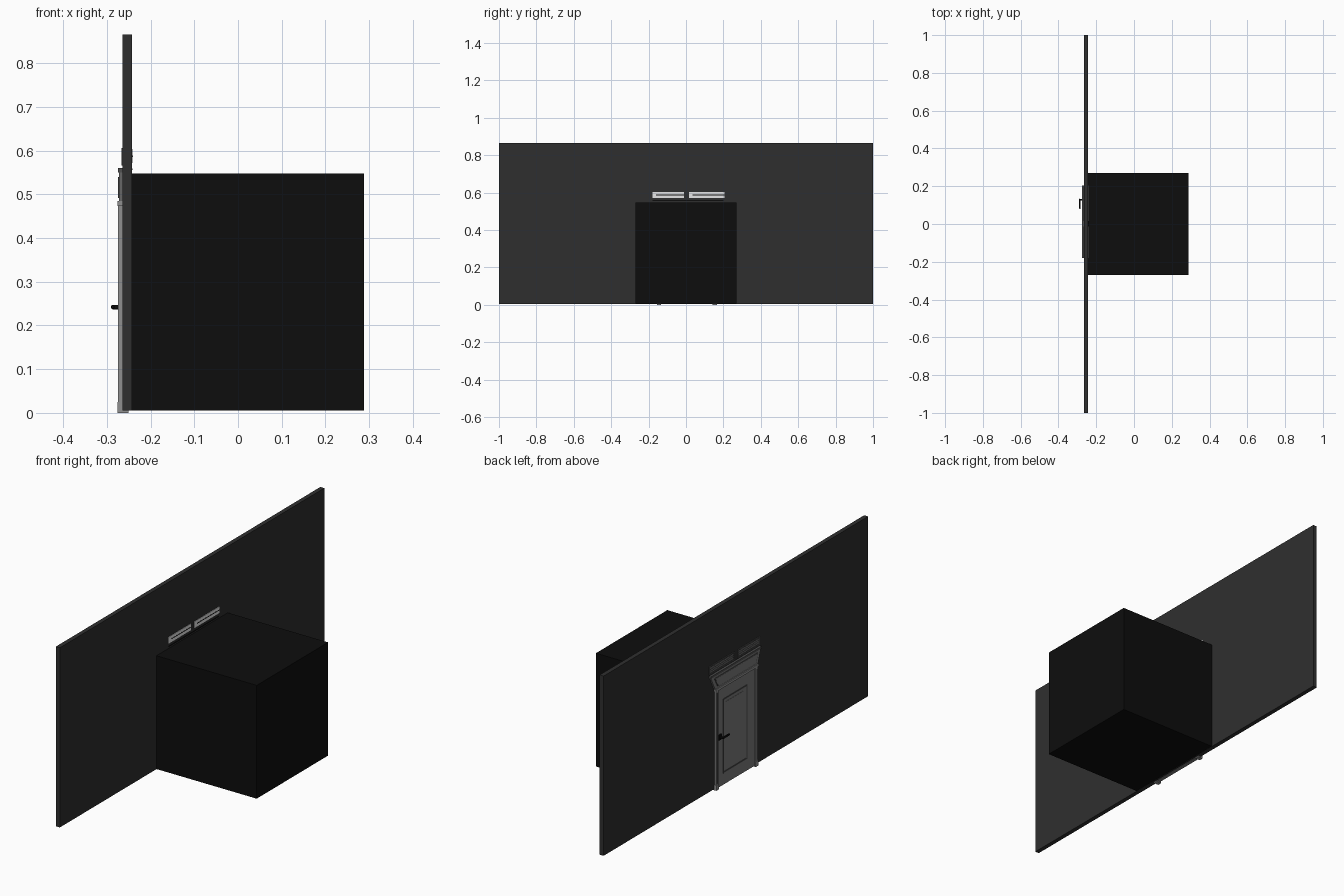
import bpy
import bmesh
from mathutils import Vector

old = bpy.data.objects.get("Cube")
if old:
    bpy.data.objects.remove(old, do_unlink=True)


def material(name, value):
    m = bpy.data.materials.new(name)
    m.use_nodes = True
    colour = (value, value, value, 1)
    m.diffuse_color = colour
    bsdf = next(n for n in m.node_tree.nodes if n.type == 'BSDF_PRINCIPLED')
    bsdf.inputs["Base Color"].default_value = colour
    return m


charcoal = material("charcoal wall", 0.028)
black = material("black room", 0.004)
door_grey = material("door grey", 0.2)
frame_grey = material("frame grey", 0.28)
line_grey = material("moulding grey", 0.08)
white = material("white", 0.85)


def finish(name, bm, mat, bevel=0):
    bmesh.ops.recalc_face_normals(bm, faces=bm.faces)
    mesh = bpy.data.meshes.new(name)
    bm.to_mesh(mesh)
    bm.free()
    mesh.materials.append(mat)
    ob = bpy.data.objects.new(name, mesh)
    bpy.context.scene.collection.objects.link(ob)
    if bevel:
        mod = ob.modifiers.new("soft edges", 'BEVEL')
        mod.width = bevel
        mod.segments = 2
    return ob


def box(name, mat, x, y, z, bevel=0):
    """Box from three (low, high) ranges."""
    bm = bmesh.new()
    bmesh.ops.create_cube(bm, size=1)
    for v in bm.verts:
        v.co = Vector([(a + b) / 2 + c * (b - a) for (a, b), c in zip((x, y, z), v.co)])
    return finish(name, bm, mat, bevel)


def slab(name, mat, x, outline):
    """Extrude a (y, z) outline through an x range."""
    bm = bmesh.new()
    face = bm.faces.new([bm.verts.new((x[0], y, z)) for y, z in outline])
    new = bmesh.ops.extrude_face_region(bm, geom=[face])["geom"]
    for v in new:
        if isinstance(v, bmesh.types.BMVert):
            v.co.x = x[1]
    return finish(name, bm, mat)


def border(name, mat, x, y, z, w):
    """Rectangular moulding made of four bars."""
    box(name + "_bottom", mat, x, y, (z[0], z[0] + w))
    box(name + "_top", mat, x, y, (z[1] - w, z[1]))
    box(name + "_left", mat, x, (y[1] - w, y[1]), (z[0] + w, z[1] - w))
    box(name + "_right", mat, x, (y[0], y[0] + w), (z[0] + w, z[1] - w))


# Wall and the room behind it
box("wall", charcoal, (-0.264, -0.243), (-1, 1), (0.005, 0.865))
box("room", black, (-0.243, 0.288), (-0.27, 0.27), (0.006, 0.548))

# Door leaf with raised panel moulding
box("door_leaf", door_grey, (-0.269, -0.25), (-0.135, 0.145), (0.004, 0.475))
border("door_panel", line_grey, (-0.271, -0.268), (-0.078, 0.105), (0.06, 0.415), 0.006)
box("door_panel_field", door_grey, (-0.27, -0.268), (-0.06, 0.087), (0.08, 0.395))

# Door posts, each with a shallow groove strip and a plinth
for side, y0 in (("left", 0.145), ("right", -0.153)):
    box("post_" + side, frame_grey, (-0.274, -0.25), (y0, y0 + 0.018), (0, 0.475))
    box("post_groove_" + side, line_grey, (-0.275, -0.273),
        (y0 + 0.007, y0 + 0.011), (0.03, 0.465))
    box("plinth_" + side, frame_grey, (-0.276, -0.25), (y0 - 0.002, y0 + 0.02), (0, 0.025))

# Flared header with ledge, inset field and cap
slab("header", door_grey, (-0.272, -0.25),
     [(-0.153, 0.475), (0.163, 0.475), (0.2, 0.55), (-0.177, 0.55)])
slab("header_field", line_grey, (-0.274, -0.271),
     [(-0.14, 0.492), (0.15, 0.492), (0.175, 0.54), (-0.155, 0.54)])
slab("header_field_inner", door_grey, (-0.275, -0.273),
     [(-0.136, 0.495), (0.146, 0.495), (0.17, 0.537), (-0.15, 0.537)])
box("header_ledge", frame_grey, (-0.276, -0.25), (-0.157, 0.167), (0.473, 0.485))
box("header_cap", line_grey, (-0.275, -0.25), (-0.18, 0.205), (0.55, 0.56))

# Slatted openings above the door, seen on both sides of the wall
for side, y in (("left", (0.015, 0.205)), ("right", (-0.18, -0.012))):
    border("vent_" + side, line_grey, (-0.267, -0.262), y, (0.566, 0.606), 0.004)
    for i in range(3):
        z = 0.574 + i * 0.009
        box(f"vent_slat_{side}_{i}", door_grey, (-0.266, -0.262),
            (y[0] + 0.006, y[1] - 0.006), (z, z + 0.005))
    box("vent_back_" + side, white, (-0.244, -0.241), y, (0.572, 0.603))
    box("vent_back_line_" + side, black, (-0.242, -0.2405),
        (y[0] + 0.02, y[1]), (0.585, 0.589))
box("vent_back_sill", black, (-0.244, -0.241), (-0.18, 0.2), (0.555, 0.559))

# Lever handle: rose, neck and lever
box("handle_rose", black, (-0.273, -0.268), (0.118, 0.138), (0.228, 0.256), 0.002)
box("handle_neck", black, (-0.288, -0.27), (0.124, 0.133), (0.237, 0.247), 0.002)
box("handle_lever", black, (-0.29, -0.283), (0.08, 0.134), (0.237, 0.247), 0.003)
